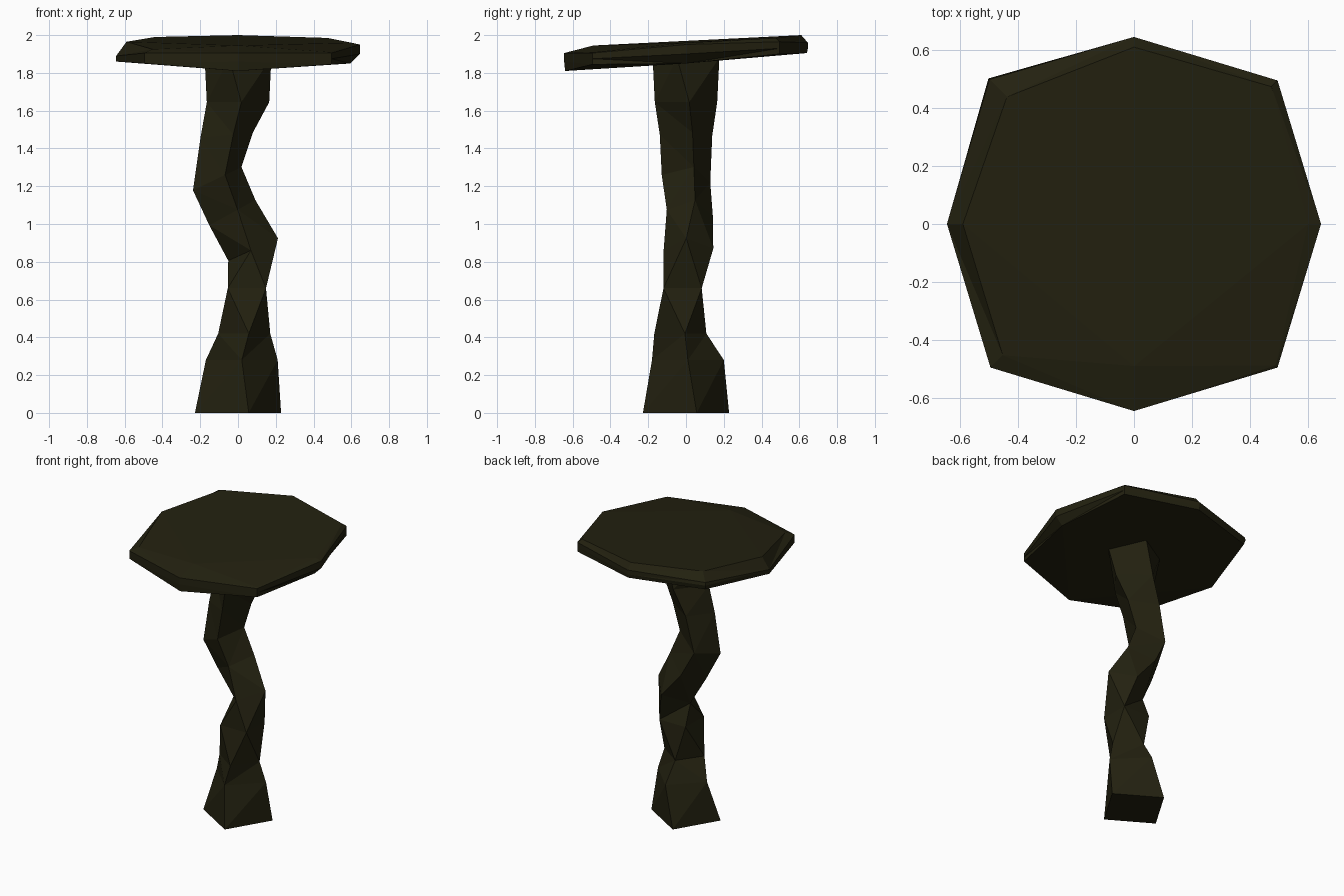
import bpy, bmesh, math

mat = bpy.data.materials.new("dark olive")
mat.diffuse_color = (0.0165, 0.015, 0.005, 1)


def loft(name, rings):
    """Skin matching rings of points, close both ends, keep flat faces."""
    bm = bmesh.new()
    rows = [[bm.verts.new(p) for p in ring] for ring in rings]
    n = len(rows[0])
    for lo, hi in zip(rows, rows[1:]):
        for i in range(n):
            j = (i + 1) % n
            bm.faces.new((lo[i], lo[j], hi[j], hi[i]))
    bm.faces.new(rows[0][::-1])
    bm.faces.new(rows[-1])
    bmesh.ops.triangulate(bm, faces=bm.faces[:])
    bmesh.ops.recalc_face_normals(bm, faces=bm.faces[:])
    me = bpy.data.meshes.new(name)
    bm.to_mesh(me)
    bm.free()
    me.materials.append(mat)
    ob = bpy.data.objects.new(name, me)
    bpy.context.collection.objects.link(ob)


# Stem: square sections (centre x, y, z, radius, turn, tilt in x)
sections = [
    (0.00, 0.00, 0.00, 0.235, -76, 0),
    (0.02, 0.01, 0.28, 0.19, -90, 0),
    (0.033, -0.03, 0.42, 0.14, -80, 0),
    (0.047, -0.018, 0.66, 0.143, -45, 0),
    (0.08, 0.013, 0.865, 0.132, -5, 0.45),
    (-0.03, 0.02, 1.06, 0.125, 13, 0.55),
    (-0.11, 0.00, 1.24, 0.135, 18, 0.48),
    (-0.06, 0.00, 1.47, 0.143, 14, 0.1),
    (0.00, 0.00, 1.645, 0.166, 6, 0),
    (0.00, 0.00, 1.88, 0.183, -15, 0),
]
stem = []
for cx, cy, cz, r, turn, tilt in sections:
    ring = []
    for k in range(4):
        a = math.radians(turn + 90 * k)
        dx, dy = r * math.cos(a), r * math.sin(a)
        ring.append((cx + dx, cy + dy, cz + tilt * dx))
    stem.append(ring)
loft("stem", stem)

# Cap: tilted eight-sided slab with an uneven chamfered rim, from east round
under = [(0.595, 1.85), (0.70, 1.90), (0.64, 1.905), (0.70, 1.90),
         (0.645, 1.86), (0.70, 1.85), (0.64, 1.81), (0.70, 1.845)]
rim = [(0.645, 1.90), (0.70, 1.93), (0.645, 1.93), (0.71, 1.93),
       (0.645, 1.875), (0.70, 1.88), (0.645, 1.86), (0.70, 1.875)]
upper = [(0.645, 1.95), (0.70, 1.965), (0.645, 1.96), (0.705, 1.95),
         (0.645, 1.89), (0.70, 1.905), (0.645, 1.905), (0.70, 1.905)]
top = [(0.60, 1.96), (0.67, 1.985), (0.61, 2.00), (0.62, 1.99),
       (0.59, 1.965), (0.64, 1.925), (0.49, 1.945), (0.69, 1.91)]


def octagon(data):
    return [(r * math.cos(k * math.pi / 4), r * math.sin(k * math.pi / 4), z)
            for k, (r, z) in enumerate(data)]


loft("cap", [octagon(d) for d in (under, rim, upper, top)])
